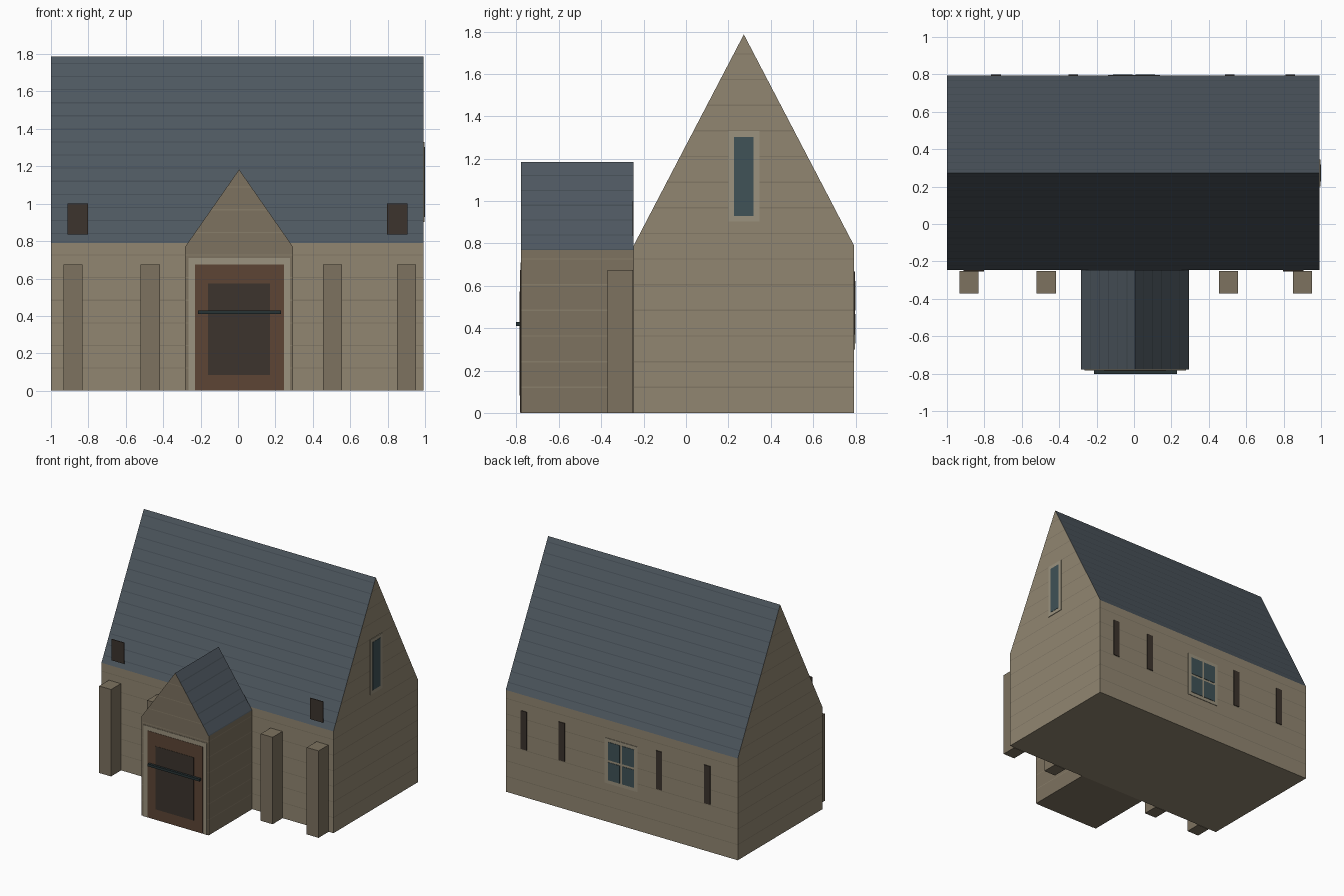
import bpy, bmesh
from mathutils import Vector

if "Cube" in bpy.data.objects:
    bpy.data.objects.remove(bpy.data.objects["Cube"])


def mat(name, r, g, b):
    m = bpy.data.materials.new(name)
    m.diffuse_color = (r, g, b, 1)
    m.use_nodes = True
    m.node_tree.nodes["Principled BSDF"].inputs["Base Color"].default_value = m.diffuse_color
    return m


WALL = mat("wall_stone", .285, .24, .165)
WALL_LINE = mat("wall_joint", .22, .185, .13)
TRIM = mat("porch_stone", .205, .168, .115)
TRIM_LINE = mat("porch_joint", .25, .21, .145)
ROOF = mat("roof_slate", .075, .095, .115)
ROOF_LINE = mat("roof_joint", .055, .07, .085)
WOOD = mat("wood", .11, .06, .036)
DARK = mat("dark_wood", .045, .034, .026)
GLASS = mat("glass", .05, .085, .095)
FRAME = mat("pale_frame", .33, .29, .21)
IRON = mat("iron", .02, .033, .036)


def finish(name, bm, mats):
    bmesh.ops.recalc_face_normals(bm, faces=bm.faces)
    me = bpy.data.meshes.new(name)
    bm.to_mesh(me)
    bm.free()
    for m in mats:
        me.materials.append(m)
    ob = bpy.data.objects.new(name, me)
    bpy.context.collection.objects.link(ob)
    return ob


def box(name, x, y, z, m):
    bm = bmesh.new()
    bmesh.ops.create_cube(bm, size=1)
    for v in bm.verts:
        v.co = [lo + (c + .5) * (hi - lo) for c, (lo, hi) in zip(v.co, (x, y, z))]
    return finish(name, bm, [m])


def is_roof(f):
    return .1 < abs(f.normal.z) < .95


def courses(bm, test, step, top, base_i, line_i):
    """Cut thin joint lines at regular heights into the faces passing the test."""
    half, z = .003, step
    for f in bm.faces:
        if test(f):
            f.material_index = base_i
    while z < top:
        for h in (z - half, z + half):
            faces = [f for f in bm.faces if test(f)]
            geom = faces + list({e for f in faces for e in f.edges}) \
                + list({v for f in faces for v in f.verts})
            bmesh.ops.bisect_plane(bm, geom=geom, plane_co=(0, 0, h), plane_no=(0, 0, 1))
            bm.normal_update()
        for f in bm.faces:
            if test(f) and abs(f.calc_center_median().z - z) < half:
                f.material_index = line_i
        z += step


def gable_house(name, profile, along, start, end, mats):
    """Extrude a five point gable profile along x or y; slopes become roof."""
    bm = bmesh.new()
    pts = [(start, a, z) if along == 'x' else (a, start, z) for a, z in profile]
    face = bm.faces.new([bm.verts.new(p) for p in pts])
    ext = bmesh.ops.extrude_face_region(bm, geom=[face], use_keep_orig=True)
    shift = Vector((end - start, 0, 0) if along == 'x' else (0, end - start, 0))
    bmesh.ops.translate(bm, vec=shift,
                        verts=[g for g in ext['geom'] if isinstance(g, bmesh.types.BMVert)])
    bmesh.ops.recalc_face_normals(bm, faces=bm.faces)
    bm.normal_update()
    top = max(z for a, z in profile)
    courses(bm, lambda f: abs(f.normal.z) < .1, .121, top - .02, 0, 1)
    courses(bm, is_roof, .07, top - .02, 2, 3)
    return finish(name, bm, mats)


# main hall and entrance porch
L, R, F, B = -1.0, .993, -.247, .793
gable_house("main_hall", [(F, 0), (B, 0), (B, .79), (.273, 1.786), (F, .79)],
            'x', L, R, [WALL, WALL_LINE, ROOF, ROOF_LINE])
gable_house("porch", [(-.284, 0), (.295, 0), (.295, .768), (.006, 1.183), (-.284, .768)],
            'y', -.779, F, [TRIM, TRIM_LINE, ROOF, ROOF_LINE])

# door layers and bar on the porch front
box("door_surround", (-.264, .278), (-.782, -.775), (0, .71), FRAME)
box("door", (-.23, .246), (-.784, -.775), (.002, .675), WOOD)
box("door_panel", (-.16, .17), (-.786, -.775), (.083, .573), DARK)
box("door_bar", (-.214, .23), (-.803, -.784), (.409, .428), IRON)

# buttresses along the front
for i, cx in enumerate((-.882, -.469, .506, .901)):
    box(f"buttress_{i + 1}", (cx - .051, cx + .051), (-.371, -.251), (0, .675), TRIM)

# thin shutters standing above the front eave
for i, cx in enumerate((-.856, .852)):
    box(f"shutter_{i + 1}", (cx - .055, cx + .055), (-.253, -.247), (.836, 1.0), DARK)

# tall window in the right gable
box("gable_window_frame", (.985, .998), (.2, .346), (.903, 1.33), FRAME)
box("gable_window_glass", (.985, 1.0), (.226, .319), (.93, 1.303), GLASS)

# slit openings in the back wall
for i, cx in enumerate((.836, .512, -.325, -.738)):
    box(f"back_slit_{i + 1}", (cx - .026, cx + .026), (.785, .798), (.369, .667), DARK)

# four pane back window
box("back_window_frame", (-.14, .14), (.785, .797), (.3, .65), FRAME)
for sx in (-1, 1):
    for sz in (-1, 1):
        x = sorted((sx * .009, sx * .112))
        z = sorted((.475 + sz * .009, .475 + sz * .148))
        box("back_window_pane", x, (.785, .8), z, GLASS)
